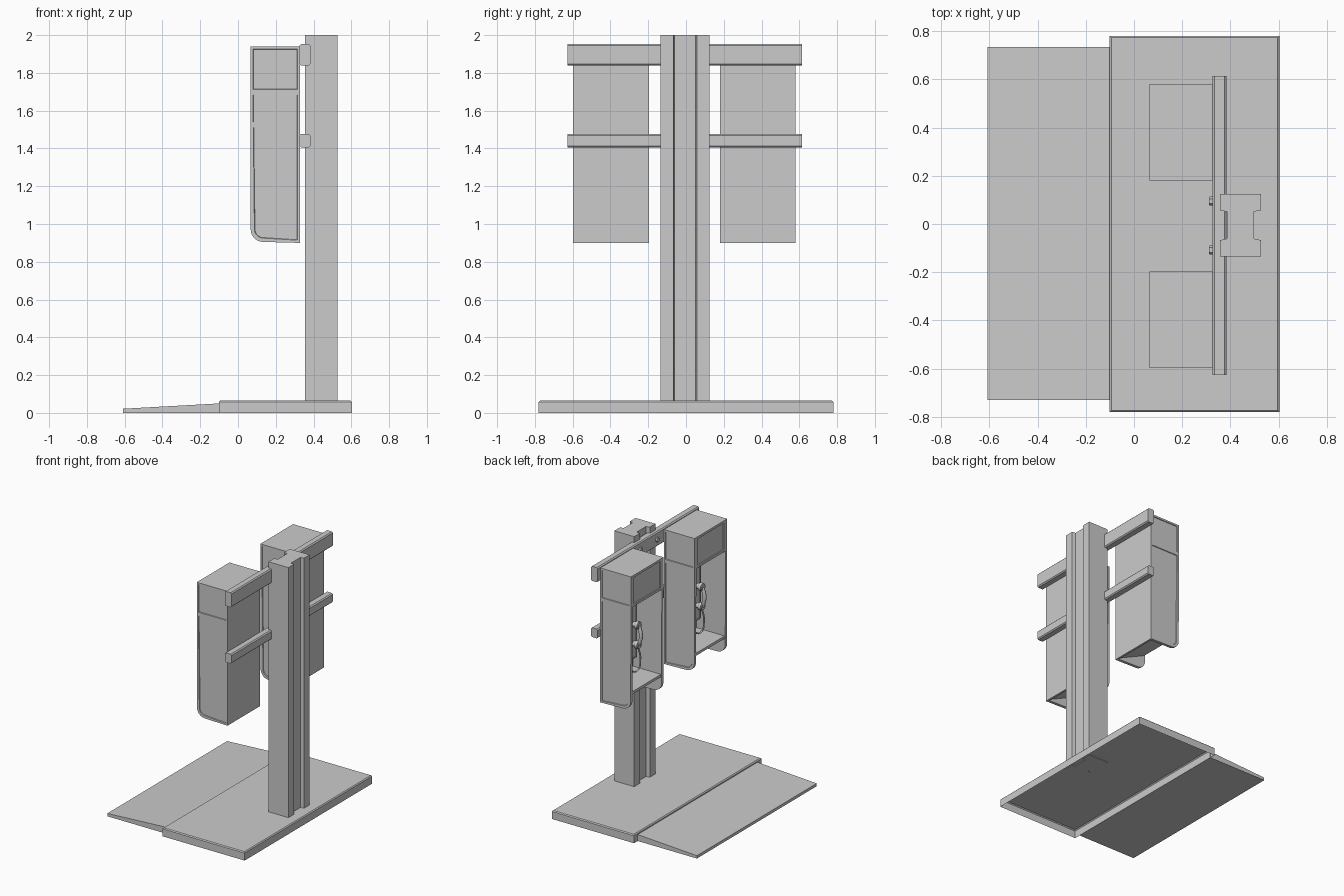
import bpy, bmesh, math
from mathutils import Vector, Matrix

if "Cube" in bpy.data.objects:
    bpy.data.objects.remove(bpy.data.objects["Cube"])

def finish(bm, name, smooth=False):
    bmesh.ops.recalc_face_normals(bm, faces=bm.faces)
    me = bpy.data.meshes.new(name)
    bm.to_mesh(me)
    bm.free()
    ob = bpy.data.objects.new(name, me)
    bpy.context.collection.objects.link(ob)
    if smooth:
        bpy.context.view_layer.objects.active = ob
        bpy.ops.object.select_all(action='DESELECT')
        ob.select_set(True)
        bpy.ops.object.shade_smooth_by_angle(angle=math.radians(40))
    return ob

def recess(bm, direction, margin, depth):
    """Inset the faces pointing along direction and push them in."""
    bmesh.ops.recalc_face_normals(bm, faces=bm.faces)
    d = Vector(direction)
    for f in [f for f in bm.faces if f.normal.dot(d) > 0.99]:
        bmesh.ops.inset_individual(bm, faces=[f], thickness=margin)
        ring = bmesh.ops.inset_individual(bm, faces=[f], thickness=0.003)
        bmesh.ops.translate(bm, verts=f.verts, vec=-d * depth)

def box(name, lo, hi, bevel=0, panel=None):
    bm = bmesh.new()
    lo, hi = Vector(lo), Vector(hi)
    bmesh.ops.create_cube(bm, size=1, matrix=Matrix.Translation((lo + hi) / 2) @ Matrix.Diagonal((*(hi - lo), 1)))
    if bevel:
        bmesh.ops.bevel(bm, geom=bm.edges[:], offset=bevel, segments=1, affect='EDGES')
    if panel:
        recess(bm, *panel)
    return finish(bm, name)

def prism_y(name, pts, y0, y1, panel=None):
    """Profile in x,z drawn out along y."""
    bm = bmesh.new()
    f = bm.faces.new([bm.verts.new((x, y0, z)) for x, z in pts])
    r = bmesh.ops.extrude_face_region(bm, geom=[f])
    bmesh.ops.translate(bm, verts=[v for v in r['geom'] if isinstance(v, bmesh.types.BMVert)], vec=(0, y1 - y0, 0))
    if panel:
        recess(bm, *panel)
    return finish(bm, name)

def lathe_x(name, x0, x1, y, z, r, sides=20, bevel=0.003):
    bm = bmesh.new()
    m = Matrix.Translation(((x0 + x1) / 2, y, z)) @ Matrix.Rotation(math.pi / 2, 4, 'Y')
    bmesh.ops.create_cone(bm, cap_ends=True, segments=sides, radius1=r, radius2=r, depth=x1 - x0, matrix=m)
    rim = [e for e in bm.edges if abs(e.verts[0].co.x - e.verts[1].co.x) < 1e-5]
    bmesh.ops.bevel(bm, geom=rim, offset=bevel, segments=2, affect='EDGES')
    return finish(bm, name, True)

def tube(name, pts, radius):
    cu = bpy.data.curves.new(name, 'CURVE')
    cu.dimensions = '3D'
    cu.bevel_depth, cu.bevel_resolution, cu.resolution_u, cu.use_fill_caps = radius, 2, 6, True
    sp = cu.splines.new('BEZIER')
    sp.bezier_points.add(len(pts) - 1)
    for b, p in zip(sp.bezier_points, pts):
        b.co = p
        b.handle_left_type = b.handle_right_type = 'AUTO'
    ob = bpy.data.objects.new(name, cu)
    bpy.context.collection.objects.link(ob)

# base: shell with chamfered top, open underneath
bm = bmesh.new()
bmesh.ops.create_cube(bm, size=1, matrix=Matrix.Translation((0.251, 0, 0.0325)) @ Matrix.Diagonal((0.704, 1.56, 0.065, 1)))
bmesh.ops.bevel(bm, geom=[e for e in bm.edges if all(v.co.z > 0.05 for v in e.verts)],
                offset=0.007, segments=1, affect='EDGES')
bmesh.ops.delete(bm, geom=[f for f in bm.faces if f.normal.z < -0.9], context='FACES_ONLY')
finish(bm, "base")

# ramp wedge
prism_y("ramp", [(-0.608, 0), (-0.1, 0), (-0.1, 0.05), (-0.608, 0.022)], -0.73, 0.735)

# post: grooved beam section
half = [(0.356, 0.13), (0.526, 0.13), (0.526, 0.062), (0.498, 0.056)]
half_left = [(0.385, 0.056), (0.356, 0.062)]
sec = half + [(x, -y) for x, y in reversed(half)] + [(x, -y) for x, y in reversed(half_left[::-1])][::-1][::-1]
sec = half + [(x, -y) for x, y in reversed(half)] + [(0.356, -0.13), (0.356, -0.062), (0.385, -0.056), (0.385, 0.056), (0.356, 0.062), (0.356, 0.13)]
sec = [p for i, p in enumerate(sec) if p not in sec[:i]]
# drop the corner repeated by the mirrored half
bm = bmesh.new()
f = bm.faces.new([bm.verts.new((x, y - 0.005, 0.06)) for x, y in sec])
r = bmesh.ops.extrude_face_region(bm, geom=[f])
bmesh.ops.translate(bm, verts=[v for v in r['geom'] if isinstance(v, bmesh.types.BMVert)], vec=(0, 0, 1.94))
finish(bm, "post")

# cross rails with hex bolts
for label, z0, z1 in (("upper", 1.84, 1.953), ("lower", 1.405, 1.477)):
    a, b, c = 0.326, 0.383, 0.008
    prism_y(label + "_rail", [(a + c, z0), (b - c, z0), (b, z0 + c), (b, z1 - c), (b - c, z1),
                              (a + c, z1), (a, z1 - c), (a, z0 + c)], -0.627, 0.614)
    for y in (0.095, -0.108):
        lathe_x(label + "_bolt", 0.312, 0.33, y, (z0 + z1) / 2, 0.019, 6, 0.002)

# side outline with rounded lower front corner
arc = [(0.135 - 0.068 * math.cos(t), 0.972 - 0.067 * math.sin(t))
       for t in (i * math.pi / 16 for i in range(9))]
lower_side = [(0.328, 1.698), (0.065, 1.698)] + arc + [(0.328, 0.9)]
upper_side = [(0.328, 1.94), (0.065, 1.94), (0.065, 1.698), (0.328, 1.698)]

for n, cy in (("left", 0.381), ("right", -0.397)):
    # booth sides with recessed panels
    for s in (-1, 1):
        for part, prof in (("upper", upper_side), ("lower", lower_side)):
            prism_y(f"{n}_booth_{part}_side", prof, cy + s * 0.178, cy + s * 0.2, ((0, s, 0), 0.02, 0.005))
    # header, back and sloped shelf
    y0, y1 = cy - 0.178, cy + 0.178
    box(n + "_booth_header", (0.065, y0, 1.698), (0.328, y1, 1.94), 0, ((-1, 0, 0), 0.025, 0.006))
    box(n + "_booth_back", (0.312, y0, 0.9), (0.328, y1, 1.698))
    prism_y(n + "_booth_shelf", [(0.072, 1.02), (0.072, 1.04), (0.312, 1.04), (0.312, 0.91)], y0, y1)

    # telephone body and lower coin box
    box(n + "_phone_body", (0.235, cy - 0.125, 1.15), (0.313, cy + 0.125, 1.61), 0.006, ((-1, 0, 0), 0.012, 0.004))
    box(n + "_coin_return", (0.225, cy + 0.03, 1.18), (0.245, cy + 0.1, 1.25), 0.004, ((-1, 0, 0), 0.01, 0.006))
    box(n + "_display", (0.23, cy - 0.02, 1.5), (0.245, cy + 0.1, 1.56), 0.003)
    # keypad
    for i in range(12):
        ky, kz = cy + 0.085 - 0.034 * (i % 3), 1.44 - 0.034 * (i // 3)
        box(n + "_key", (0.23, ky - 0.012, kz - 0.012), (0.243, ky + 0.012, kz + 0.012), 0.002)
    # handset on its cradle, and the cord
    hy = cy - 0.085
    for hz in (1.42, 1.27):
        lathe_x(n + "_cradle", 0.215, 0.245, hy, hz, 0.02)
        lathe_x(n + "_handset_cup", 0.188, 0.222, hy, hz, 0.03, 20, 0.006)
    tube(n + "_handset_grip", [(0.196, hy, 1.42), (0.178, hy, 1.345), (0.196, hy, 1.27)], 0.014)
    tube(n + "_cord", [(0.2, hy, 1.25), (0.19, hy - 0.01, 1.16), (0.2, hy + 0.02, 1.075),
                       (0.22, hy + 0.06, 1.09), (0.245, hy + 0.075, 1.17)], 0.006)
